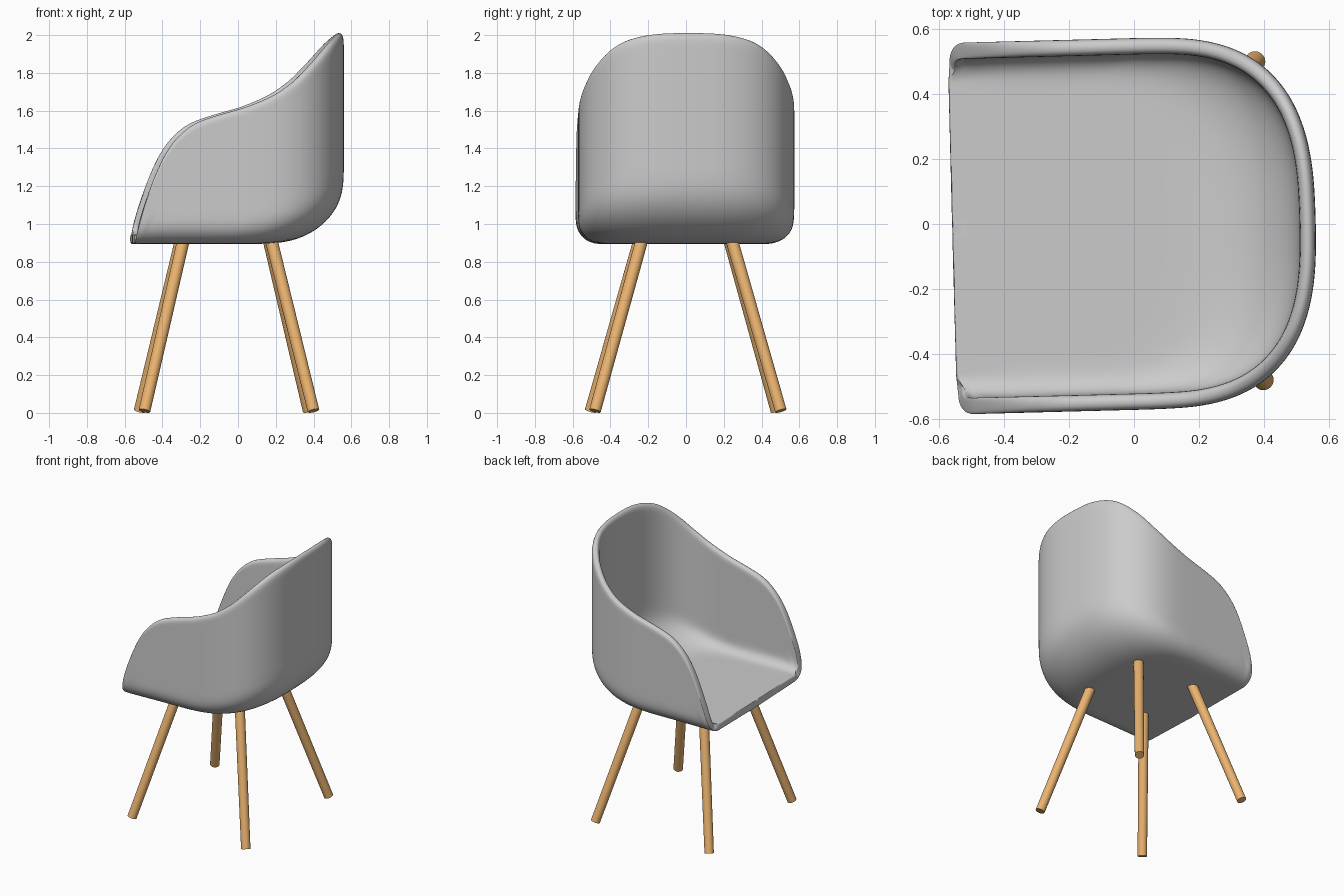
import bpy, bmesh, math
from mathutils import Vector, Matrix

if "Cube" in bpy.data.objects:
    bpy.data.objects.remove(bpy.data.objects["Cube"])

TURN = Matrix.Rotation(math.radians(1.5), 4, 'Z')
FRONT, BASE = -0.56, 0.895

# Rim height along the depth of the chair (x, z)
RIM = [(-0.56, 0.915), (-0.545, 0.97), (-0.52, 1.07), (-0.5, 1.135), (-0.45, 1.27),
       (-0.4, 1.375), (-0.35, 1.445), (-0.3, 1.495), (-0.25, 1.53), (-0.2, 1.553),
       (-0.1, 1.585), (0, 1.612), (0.1, 1.645), (0.2, 1.695), (0.3, 1.765),
       (0.4, 1.86), (0.5, 1.965), (0.56, 2.015)]


def rim_height(x):
    for (x0, z0), (x1, z1) in zip(RIM, RIM[1:]):
        if x <= x1:
            return z0 + (z1 - z0) * (x - x0) / (x1 - x0)
    return RIM[-1][1]


# U-shaped plan: straight sides, superelliptical back
half = [(x, 0.572) for x, _ in RIM[:12]]
for i in range(0, 17):
    a = math.pi / 2 * (1 - i / 16)
    half.append((0.05 + 0.51 * max(math.cos(a), 0) ** 0.74,
                 0.572 * max(math.sin(a), 0) ** 0.74))
plan = half + [(x, -y) for x, y in reversed(half[:-1])]


def section(px, py, floor_rows=7, wall_rows=15):
    """Points from the front middle, across the floor, up the wall to the rim."""
    w = max(0, px / 0.56) ** 1.5
    f, rz = 0.22 + 0.13 * w, 0.12 + 0.21 * w
    h = rim_height(px) - BASE
    arc = math.acos(1 - h / rz) if h < rz else math.pi / 2
    length = arc * rz + max(0, h - rz)
    rows = [((1 - f) * i / floor_rows, 0) for i in range(floor_rows)]
    for i in range(wall_rows + 1):
        s = length * i / wall_rows
        a = min(s / rz, math.pi / 2)
        rows.append((1 - f + f * math.sin(a),
                     rz * (1 - math.cos(a)) + max(0, s - rz * math.pi / 2)))
    return [(FRONT + (px - FRONT) * r, py * r, BASE + z) for r, z in rows]


# Seat shell
bm = bmesh.new()
cols = [[bm.verts.new(p) for p in section(x, y)] for x, y in plan]
for a, b in zip(cols, cols[1:]):
    for i in range(len(a) - 1):
        bm.faces.new((a[i], a[i + 1], b[i + 1], b[i]))
bmesh.ops.remove_doubles(bm, verts=bm.verts, dist=0.0005)
bmesh.ops.recalc_face_normals(bm, faces=bm.faces)
# make normals point out of the tub
bm.normal_update()
if sum(f.normal.z * f.calc_area() for f in bm.faces) > 0:
    bmesh.ops.reverse_faces(bm, faces=bm.faces)
for f in bm.faces:
    f.smooth = True
mesh = bpy.data.meshes.new("seat_shell")
bm.to_mesh(mesh)
bm.free()
mesh.transform(TURN)
shell = bpy.data.objects.new("seat_shell", mesh)
bpy.context.collection.objects.link(shell)
solid = shell.modifiers.new("thickness", 'SOLIDIFY')
solid.thickness, solid.offset = 0.05, -1
sub = shell.modifiers.new("round", 'SUBSURF')
sub.levels = sub.render_levels = 2

# Splayed wooden legs
wood = bpy.data.materials.new("wood")
wood.diffuse_color = (0.82, 0.45, 0.16, 1)
wood.use_nodes = True
wood.node_tree.nodes["Principled BSDF"].inputs["Base Color"].default_value = wood.diffuse_color
for name, top_x, foot_x in (("front", -0.295, -0.508), ("back", 0.17, 0.387)):
    for side, s in (("left", 1), ("right", -1)):
        top = TURN @ Vector((top_x, 0.238 * s, 0.915))
        foot = TURN @ Vector((foot_x, 0.492 * s, 0.011))
        axis = top - foot
        bpy.ops.mesh.primitive_cone_add(vertices=32, radius1=0.031, radius2=0.033,
                                        depth=axis.length, location=(top + foot) / 2,
                                        rotation=axis.to_track_quat('Z', 'Y').to_euler())
        leg = bpy.context.object
        leg.name = f"{name}_{side}_leg"
        leg.data.materials.append(wood)
        bpy.ops.object.shade_smooth_by_angle(angle=math.radians(40))
